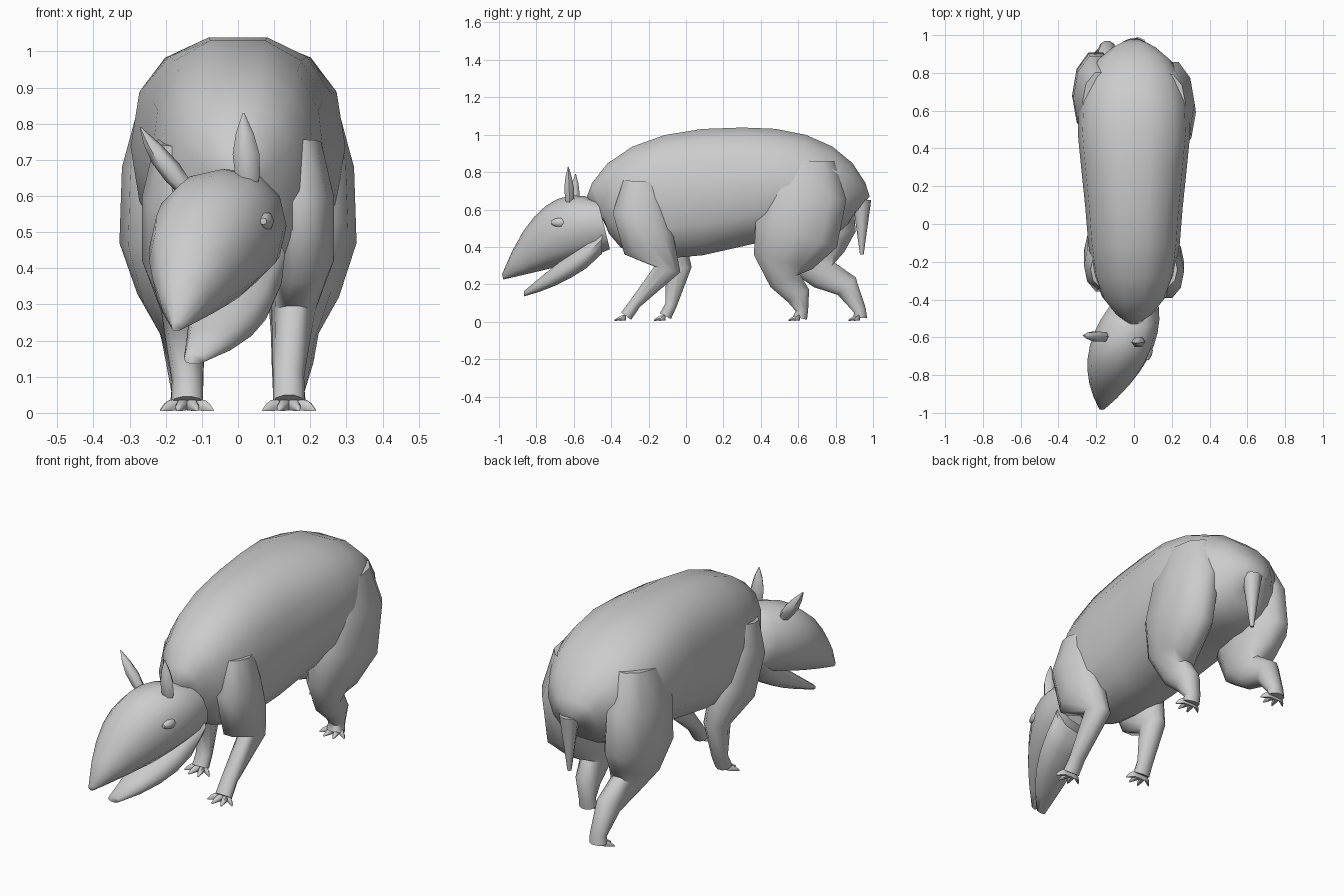
import bpy, bmesh, math
from mathutils import Vector

if "Cube" in bpy.data.objects:
    bpy.data.objects.remove(bpy.data.objects["Cube"])

GREY = (.6, .6, .6, 1)
hide = bpy.data.materials.new("grey_hide")
hide.use_nodes = True
hide.diffuse_color = GREY
hide.node_tree.nodes["Principled BSDF"].inputs["Base Color"].default_value = GREY
parts = []


def skin(name, rings, sides=10, power=1.0):
    """Skin a row of rings, each given as (centre, half width along x, half height vector)."""
    def bend(value):
        return math.copysign(abs(value) ** power, value)

    bm = bmesh.new()
    loops = []
    for centre, half_width, rise in rings:
        loop = []
        for i in range(sides):
            angle = math.tau * i / sides
            across = Vector((half_width * bend(math.cos(angle)), 0, 0))
            loop.append(bm.verts.new(Vector(centre) + across + Vector(rise) * bend(math.sin(angle))))
        loops.append(loop)
    for near, far in zip(loops, loops[1:]):
        for i in range(sides):
            j = (i + 1) % sides
            bm.faces.new((near[i], near[j], far[j], far[i]))
    bm.faces.new(loops[0])
    bm.faces.new(loops[-1])
    bmesh.ops.recalc_face_normals(bm, faces=bm.faces)
    mesh = bpy.data.meshes.new(name)
    bm.to_mesh(mesh)
    bm.free()
    mesh.materials.append(hide)
    ob = bpy.data.objects.new(name, mesh)
    bpy.context.collection.objects.link(ob)
    parts.append(ob)


def steps(count):
    return [i / count for i in range(count + 1)]


# Trunk: arched back, deep chest, tucked belly and broad hips
def trunk_ring(t):
    u = .99 * math.sin(math.pi * (t - .5))
    y = .3 + u * (.69 if u > 0 else .84)
    hips = min(max(y * 2, 0), 1)
    top = .6 + .445 * math.sqrt(1 - abs(u) ** 2.5)
    bottom = .6 - (.27 - .11 * hips) * math.sqrt(1 - u ** 6)
    width = (.25 + .05 * hips) * math.sqrt(1 - u ** 4)
    lean = -.05 * u * abs(u)
    return (0, y + lean, (top + bottom) / 2), width, (0, -lean, (top - bottom) / 2)


skin("body", [trunk_ring(t) for t in steps(12)], sides=14, power=.82)


# Head: turned to its right, with a long drooping snout
def head_ring(t):
    size = .17 * (1 - ((t - .33) / .7) ** 2)
    centre = (-.17 * t, -.44 - .54 * t, .52 - .28 * t ** 2.2)
    return centre, size, (0, -size / 4, size)


def jaw_ring(t):
    taper = 1 - t * t
    centre = (-.12 * t * t, -.45 - .415 * t, .44 - .29 * t ** .8)
    return centre, .03 + .1 * taper, (0, 0, .015 + .065 * taper)


skin("head", [head_ring(t) for t in steps(8)], sides=12, power=.9)
skin("lower_jaw", [jaw_ring(t) for t in steps(5)], power=.85)


# Leaf-shaped ears
def ear(name, base, tip):
    rings = []
    for t in steps(4):
        size = .038 * math.sin(math.pi * (.15 + .83 * t))
        rings.append((Vector(base).lerp(Vector(tip), t), size, (0, size * .8, 0)))
    skin(name, rings, sides=6)


ear("left_ear", (.03, -.62, .6), (.015, -.63, .83))
ear("right_ear", (-.13, -.6, .59), (-.27, -.59, .79))


# Brow bumps over the eyes
def brow(name, x, y):
    rings = []
    for t in steps(4):
        size = .03 * math.sin(math.pi * (.1 + .8 * t))
        rings.append(((x, y - .1 * t, .53), size, (0, 0, size)))
    skin(name, rings, sides=8)


brow("left_brow", .07, -.62)
brow("right_brow", -.18, -.6)


# Legs: rings square to a path of joints, thick at the top and thin at the ankle
def leg(name, side, radii, joints):
    path = [Vector((0, y, z)) for y, z in joints]
    rings = []
    for i, (point, radius) in enumerate(zip(path, radii)):
        along = (path[min(i + 1, len(path) - 1)] - path[max(i - 1, 0)]).normalized()
        square = Vector((0, -along.z, along.y)) * radius
        point.x = 0
        centre = point + Vector((side * (.13 + .3 * radius), 0, 0))
        rings.append((centre, .03 + .4 * radius, square))
    skin(name + "_leg", rings)
    # Four splayed, pointed toes
    foot = rings[-1][0]
    for number, spread in enumerate((-.07, -.027, .027, .07)):
        reach = .08 - .7 * abs(spread)
        toe = []
        for t in steps(3):
            size = .018 - .014 * t * t
            centre = (foot.x + spread * (.4 + .6 * t), foot.y - reach * t, .004 + size)
            toe.append((centre, size, (0, 0, size)))
        skin(f"{name}_toe_{number + 1}", toe, sides=6)


FRONT = (.1, .15, .15, .075, .033, .035)
HIND = (.16, .23, .24, .17, .09, .07, .035, .04)
leg("front_left", 1, FRONT,
    [(-.24, .75), (-.25, .6), (-.2, .42), (-.1, .28), (-.27, .1), (-.32, .03)])
leg("front_right", -1, FRONT,
    [(-.24, .75), (-.22, .6), (-.14, .42), (-.04, .28), (-.08, .09), (-.11, .03)])
leg("hind_left", 1, HIND,
    [(.64, .86), (.64, .68), (.59, .47), (.52, .32), (.53, .22), (.6, .14), (.62, .06), (.61, .02)])
leg("hind_right", -1, HIND,
    [(.65, .86), (.67, .68), (.68, .47), (.69, .33), (.74, .25), (.86, .19), (.93, .06), (.93, .02)])

# Drooping tail
tail = []
for t in steps(4):
    size = .01 + .04 * (1 - t)
    tail.append(((.02, .94, .65 - .29 * t), size, (0, size, 0)))
skin("tail", tail, sides=8)

# Smooth shading with crisp creases
bpy.ops.object.select_all(action="DESELECT")
for ob in parts:
    ob.select_set(True)
bpy.context.view_layer.objects.active = parts[0]
bpy.ops.object.shade_smooth_by_angle(angle=math.radians(60))
